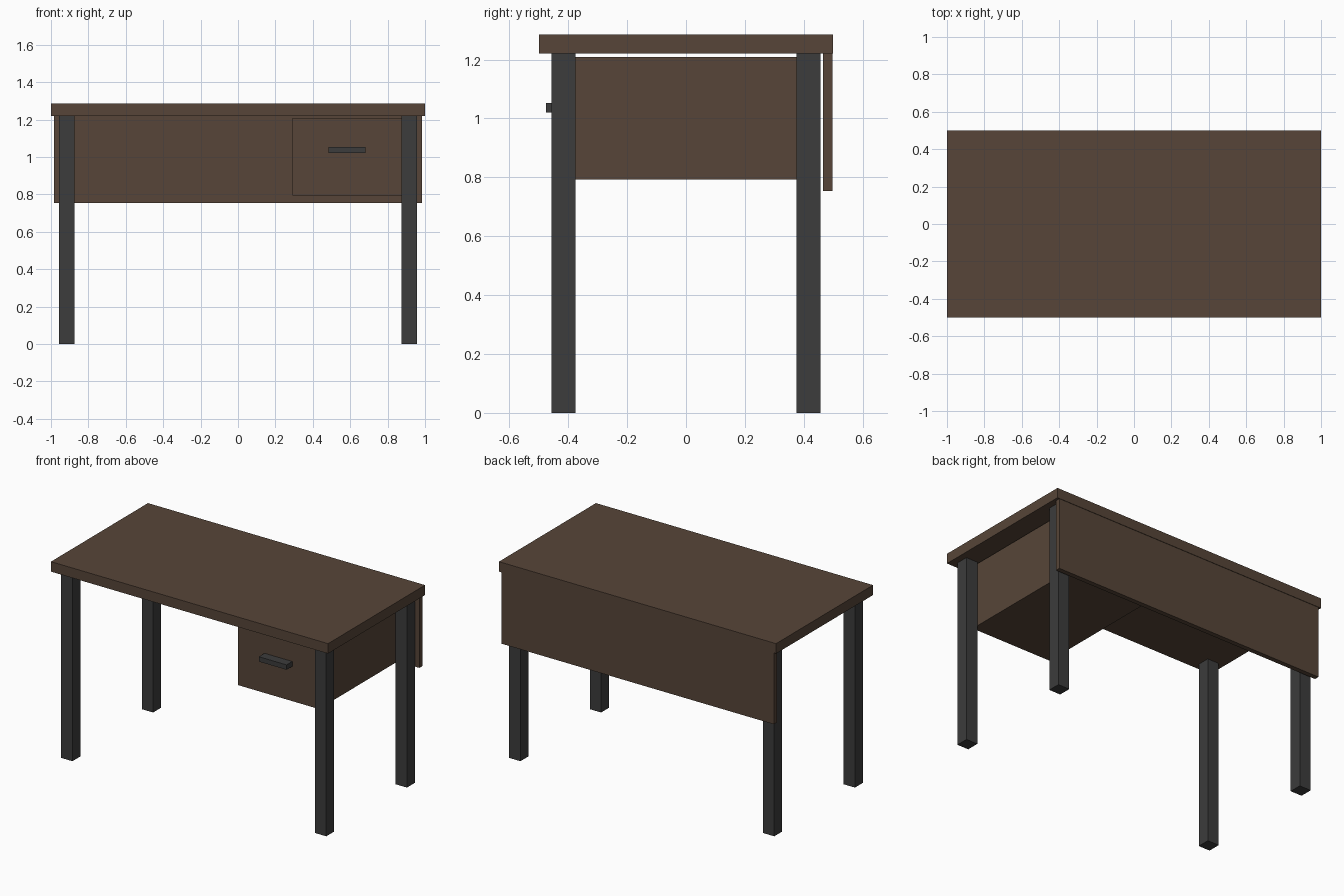
import bpy

if "Cube" in bpy.data.objects:
    bpy.data.objects.remove(bpy.data.objects["Cube"])


def material(name, rgb):
    mat = bpy.data.materials.new(name)
    mat.diffuse_color = (*rgb, 1)
    mat.use_nodes = True
    mat.node_tree.nodes["Principled BSDF"].inputs["Base Color"].default_value = mat.diffuse_color
    return mat


wood = material("dark_wood", (0.095, 0.06, 0.04))
metal = material("dark_metal", (0.045, 0.045, 0.045))


def box(name, x, y, z, mat):
    """Block spanning the given (min, max) ranges."""
    spans = (x, y, z)
    bpy.ops.mesh.primitive_cube_add(size=1, location=[(a + b) / 2 for a, b in spans])
    obj = bpy.context.object
    obj.name = name
    obj.scale = [b - a for a, b in spans]
    bpy.ops.object.transform_apply(location=False, rotation=False, scale=True)
    obj.data.materials.append(mat)
    return obj


# Desk top and the modesty panel hanging at the back
box("desk_top", (-1, 1), (-0.5, 0.5), (1.22, 1.285), wood)
box("back_panel", (-0.983, 0.983), (0.466, 0.497), (0.753, 1.22), wood)

# Four square legs
for side, sx in (("left", -1), ("right", 1)):
    for end, sy in (("front", -1), ("back", 1)):
        cx, cy = sx * 0.916, sy * 0.416
        box(f"{end}_{side}_leg", (cx - 0.041, cx + 0.041),
            (cy - 0.041, cy + 0.041), (0, 1.22), metal)

# Drawer unit between the right-hand legs, with a bar handle
box("drawer_unit", (0.291, 0.875), (-0.416, 0.416), (0.793, 1.209), wood)
box("drawer_handle", (0.483, 0.683), (-0.475, -0.416), (1.02, 1.052), metal)
